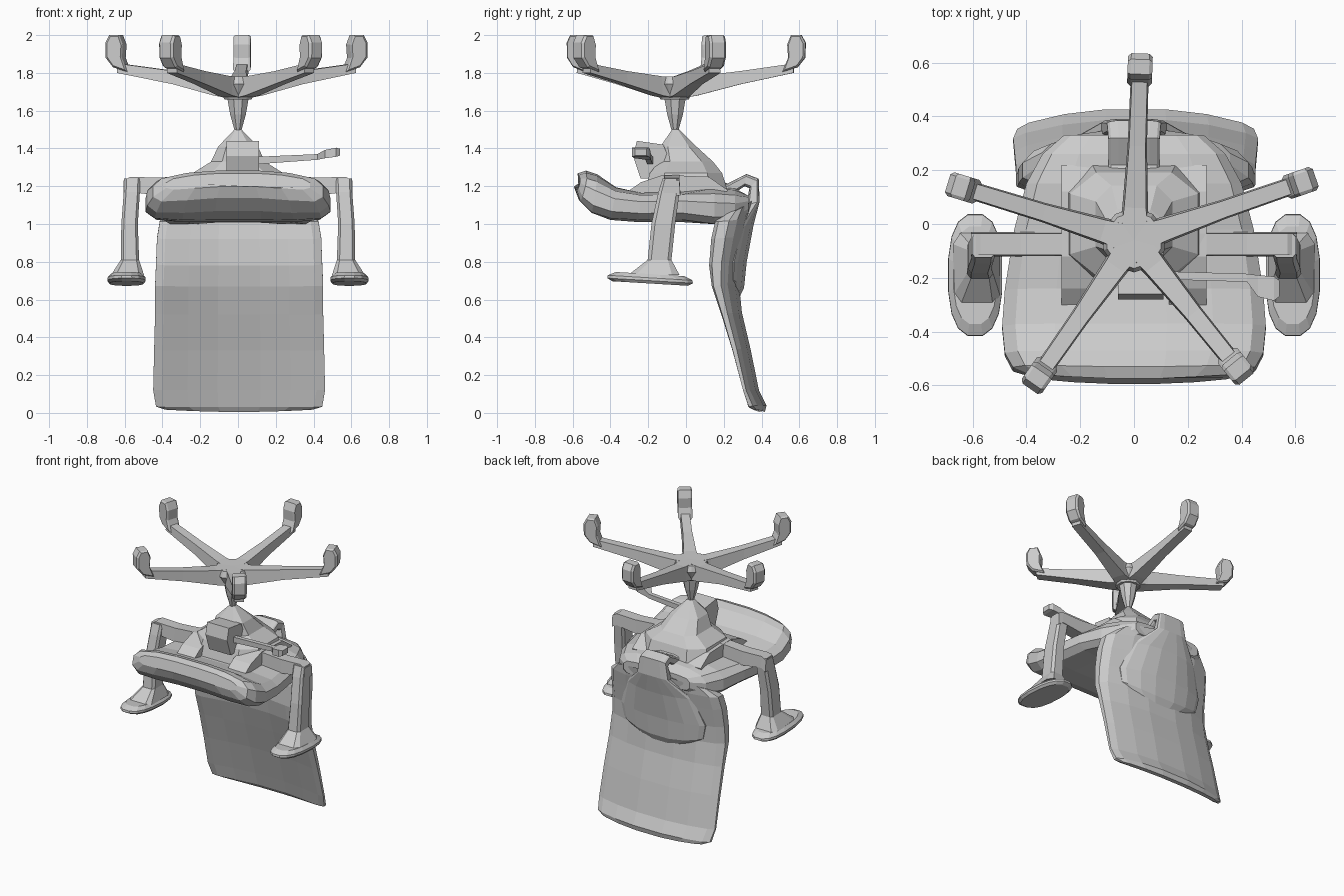
import bpy, math, bmesh
from mathutils import Vector


def loft(name, rings):
    """Skin equal-length rings of points and cap both ends."""
    n = len(rings[0])
    verts = [tuple(p) for r in rings for p in r]
    faces = [tuple(range(n))[::-1], tuple(range(len(verts) - n, len(verts)))]
    for i in range(len(rings) - 1):
        for j in range(n):
            k = (j + 1) % n
            faces.append((i * n + j, i * n + k, (i + 1) * n + k, (i + 1) * n + j))
    me = bpy.data.meshes.new(name)
    me.from_pydata(verts, [], faces)
    ob = bpy.data.objects.new(name, me)
    bpy.context.collection.objects.link(ob)
    # consistent outward normals
    bm = bmesh.new()
    bm.from_mesh(me)
    bmesh.ops.recalc_face_normals(bm, faces=bm.faces)
    bm.to_mesh(me)
    bm.free()
    return ob


def oval(cx, cy, z, hx, hy, n=8, power=0.6, slope=0.0):
    """Horizontal rounded-box ring; slope tilts it along y."""
    pts = []
    for i in range(n):
        a = 2 * math.pi * (i + 0.5) / n
        c, s = math.cos(a), math.sin(a)
        y = math.copysign(abs(s) ** power, s) * hy
        x = math.copysign(abs(c) ** power, c) * hx
        pts.append((cx + x, cy + y, z + slope * y))
    return pts


def slab(name, stations, inset=0.2, cx=0.0):
    """Padded panel: stations are (inner y, z, outer y, z, half width, bow y, bow z)."""
    ts = (-0.9, -0.6, -0.25, 0.25, 0.6, 0.9)
    rings = []
    for iy, iz, oy, oz, w, by, bz in stations:
        a, b = Vector((cx, iy, iz)), Vector((cx, oy, oz))

        def pt(t, f):
            return a.lerp(b, f) + Vector((t * w, by * t * t, bz * t * t))
        ring = [pt(t, 0.08 if abs(t) > 0.8 else 0) for t in ts]
        ring += [pt(1, 0.5 - inset), pt(1, 0.5 + inset)]
        ring += [pt(t, 0.92 if abs(t) > 0.8 else 1) for t in reversed(ts)]
        ring += [pt(-1, 0.5 + inset), pt(-1, 0.5 - inset)]
        rings.append(ring)
    return loft(name, rings)


def extrude_x(name, profile, x0, x1):
    return loft(name, [[(x, y, z) for y, z in profile] for x in (x0, x1)])


# seat cushion with curled front edge
slab("seat", [
    (-0.595, 1.20, -0.575, 1.27, 0.38, 0.02, -0.03),
    (-0.57, 1.14, -0.53, 1.285, 0.45, 0.01, -0.04),
    (-0.50, 1.07, -0.47, 1.265, 0.48, 0, -0.03),
    (-0.40, 1.025, -0.37, 1.195, 0.49, 0, -0.01),
    (-0.25, 1.01, -0.24, 1.165, 0.48, 0, 0),
    (-0.02, 1.01, -0.02, 1.17, 0.445, 0, 0),
    (0.15, 1.01, 0.15, 1.20, 0.40, 0, -0.03),
    (0.26, 1.02, 0.26, 1.19, 0.34, 0, -0.03),
    (0.33, 1.05, 0.33, 1.15, 0.26, 0, 0)])

# backrest with forward-wrapping sides
slab("backrest", [
    (0.39, 0.005, 0.42, 0.005, 0.39, -0.04, 0.012),
    (0.375, 0.03, 0.43, 0.04, 0.44, -0.06, 0),
    (0.35, 0.12, 0.39, 0.12, 0.455, -0.06, 0),
    (0.29, 0.33, 0.345, 0.34, 0.45, -0.06, 0),
    (0.23, 0.52, 0.30, 0.53, 0.445, -0.06, 0),
    (0.185, 0.67, 0.285, 0.68, 0.445, -0.07, 0),
    (0.165, 0.78, 0.29, 0.80, 0.44, -0.065, 0),
    (0.175, 0.92, 0.315, 0.93, 0.435, -0.065, 0),
    (0.20, 1.03, 0.34, 1.04, 0.42, -0.07, -0.02),
    (0.25, 1.10, 0.355, 1.13, 0.35, -0.06, -0.05)], cx=0.006)

# bracket joining mechanism to backrest, widening to a plate
slab("back_bracket", [
    (0.10, 1.12, 0.10, 1.25, 0.10, 0, 0),
    (0.22, 1.14, 0.22, 1.215, 0.095, 0, 0),
    (0.31, 1.20, 0.32, 1.265, 0.095, 0, 0),
    (0.335, 1.19, 0.385, 1.24, 0.10, 0, 0),
    (0.32, 1.10, 0.39, 1.12, 0.12, 0, 0),
    (0.29, 0.98, 0.36, 0.99, 0.26, -0.05, 0),
    (0.25, 0.80, 0.325, 0.80, 0.33, -0.055, 0),
    (0.24, 0.67, 0.31, 0.66, 0.31, -0.045, 0.04),
    (0.25, 0.61, 0.285, 0.61, 0.22, -0.02, 0.04)], 0.3)

# tilt mechanism cone and housing
loft("mechanism", [oval(0, cy, z, hx, hy) for cy, z, hx, hy in (
    (-0.055, 1.50, 0.02, 0.02), (-0.04, 1.41, 0.11, 0.10),
    (0.0, 1.33, 0.15, 0.15), (0.0, 1.27, 0.25, 0.20), (0.0, 1.12, 0.29, 0.25))])
extrude_x("tilt_box", [(-0.28, 1.36), (-0.26, 1.44), (-0.12, 1.42), (-0.05, 1.25),
                       (-0.10, 1.15), (-0.17, 1.24), (-0.24, 1.24)], -0.06, 0.11)
for s in (-1, 1):
    extrude_x("seat_rail", [(-0.34, 1.15), (-0.24, 1.22), (-0.12, 1.26), (0.12, 1.25),
                            (0.22, 1.18), (0.20, 1.13)], s * 0.13, s * 0.27)

# gas column
loft("column", [oval(0, -0.058, z, r, r, 8, 1) for z, r in (
    (1.72, 0.065), (1.66, 0.06), (1.58, 0.045), (1.49, 0.018))])

# star base: hub, five tapered legs, casters
HUB = Vector((0, -0.06, 0))
loft("hub", [oval(0, -0.06, z, r, r, 10, 1) for z, r in ((1.66, 0.075), (1.74, 0.12), (1.78, 0.105))])
for deg, reach in ((19, 0.65), (88, 0.63), (163, 0.66), (235, 0.61), (309, 0.60)):
    d = Vector((math.cos(math.radians(deg)), math.sin(math.radians(deg)), 0))
    side = Vector((-d.y, d.x, 0))

    def at(r, w, z):
        return HUB + d * r + side * w + Vector((0, 0, z))
    loft("base_leg", [
        [at(r, -w, z0), at(r, w, z0), at(r, w * 0.85, z1), at(r, -w * 0.85, z1)]
        for r, w, z0, z1 in ((0.0, 0.06, 1.66, 1.78), (0.12, 0.048, 1.68, 1.782),
                             (0.35, 0.036, 1.74, 1.81), (reach, 0.033, 1.80, 1.85))])
    prof = ((-0.06, 1.805), (0.02, 1.83), (0.06, 1.88), (0.062, 1.96),
            (0.04, 2.0), (-0.015, 2.0), (-0.035, 1.95), (-0.03, 1.88))
    loft("caster", [[at(reach + 0.002 + r * k, w, 1.92 + (z - 1.92) * k2) for r, z in prof]
                    for w, k, k2 in ((-0.046, 0.8, 0.9), (-0.034, 1, 1), (0.034, 1, 1), (0.046, 0.8, 0.9))])

# armrests: bar, post with flared foot, pad
for s in (-1, 1):
    loft("arm_bar", [[(s * x, -0.12, z0), (s * x, -0.03, z0), (s * x, -0.035, z1), (s * x, -0.115, z1)]
                     for x, z0, z1 in ((0.22, 1.14, 1.26), (0.42, 1.15, 1.245), (0.57, 1.17, 1.25), (0.605, 1.15, 1.23))])
    loft("arm_post", [oval(s * x, y, z, hx, hy, 8, 0.4) for x, y, z, hx, hy in (
        (0.560, -0.08, 1.24, 0.044, 0.045), (0.562, -0.09, 1.17, 0.044, 0.058),
        (0.574, -0.12, 1.0, 0.045, 0.065), (0.572, -0.14, 0.81, 0.05, 0.065),
        (0.585, -0.17, 0.73, 0.09, 0.14))])
    loft("arm_pad", [oval(s * 0.59, -0.19, z, 0.102 * k, 0.23 * k, 16, 0.8, -0.06)
                     for z, k in ((0.735, 0.8), (0.715, 0.99), (0.70, 1.0), (0.685, 0.88))])

# height lever with paddle
loft("lever", [[(x, y - h, z - t), (x, y + h, z - t), (x, y + h, z + t), (x, y - h, z + t)]
               for x, y, h, z, t in ((0.08, -0.19, 0.015, 1.335, 0.02), (0.42, -0.20, 0.015, 1.355, 0.015),
                                     (0.46, -0.23, 0.04, 1.37, 0.022), (0.52, -0.24, 0.045, 1.38, 0.024),
                                     (0.54, -0.24, 0.03, 1.38, 0.018))])
